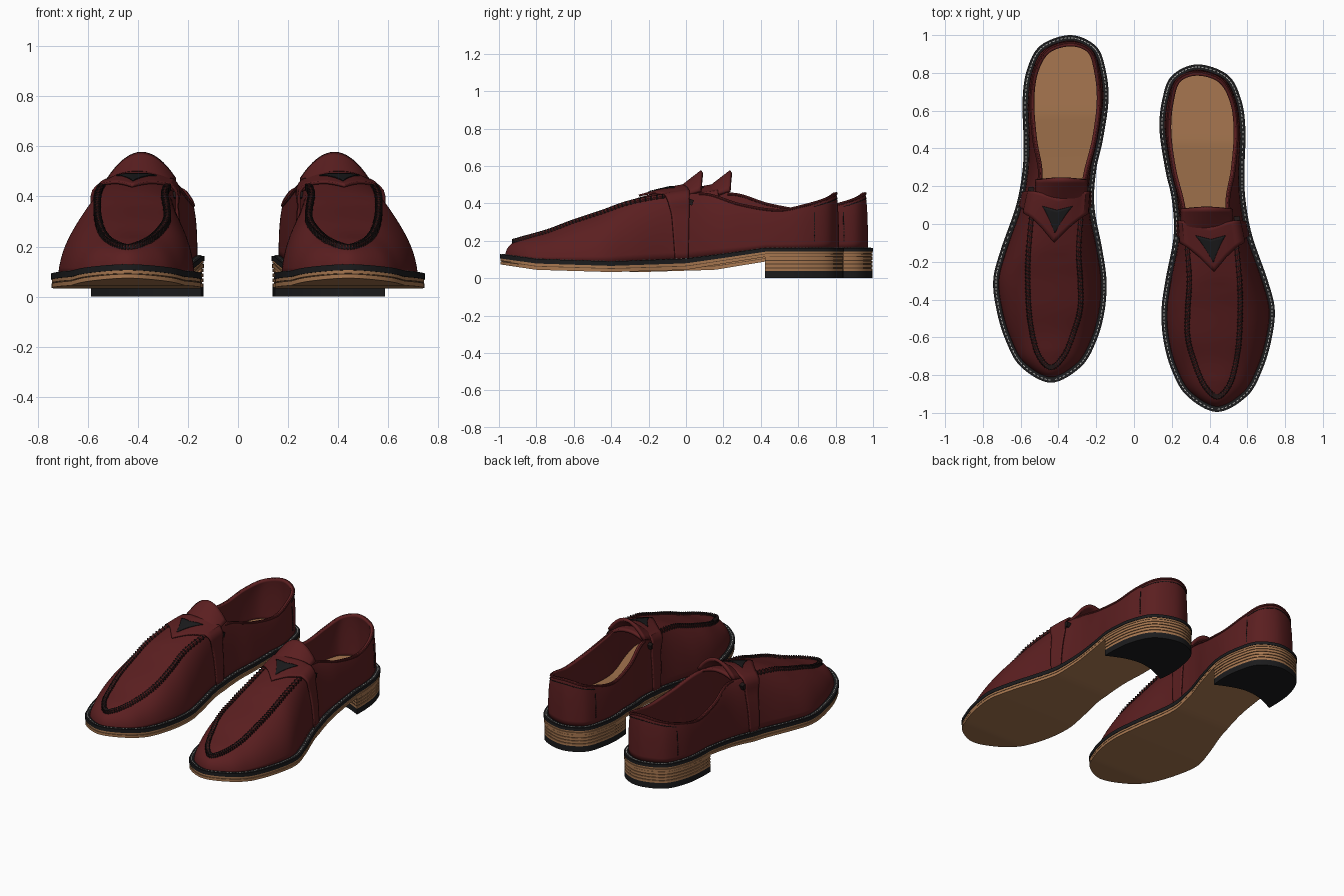
import bpy, bmesh, math
from mathutils import Vector, Matrix

if "Cube" in bpy.data.objects:
    bpy.data.objects.remove(bpy.data.objects["Cube"], do_unlink=True)


def material(name, rgb):
    m = bpy.data.materials.new(name)
    m.use_nodes = True
    m.diffuse_color = (*rgb, 1)
    m.node_tree.nodes["Principled BSDF"].inputs["Base Color"].default_value = (*rgb, 1)
    return m


RED = material("oxblood leather", (0.105, 0.0135, 0.0145))
TAN = material("tan leather", (0.385, 0.183, 0.079))
BROWN = material("dark brown layer", (0.09, 0.045, 0.022))
BLACK = material("black rubber", (0.011, 0.011, 0.012))
THREAD = material("pale thread", (0.40, 0.40, 0.38))
DARK = material("dark thread", (0.014, 0.008, 0.008))

SUB = 8
# Matching control points, from toe round the outer side to heel and back
OUTLINE = [(.44, -.995), (.60, -.91), (.68, -.77), (.728, -.61), (.745, -.45), (.705, -.29),
           (.625, -.06), (.59, .13), (.585, .29), (.59, .5), (.567, .66), (.495, .79),
           (.335, .845), (.20, .785), (.15, .66), (.135, .5), (.165, .29), (.20, .13),
           (.21, -.06), (.168, -.29), (.146, -.45), (.155, -.61), (.198, -.77), (.28, -.91)]
TOPLINE = [(.44, -.915), (.505, -.85), (.54, -.73), (.557, -.60), (.562, -.45), (.558, -.29),
           (.535, -.06), (.50, .11), (.53, .29), (.545, .49), (.525, .65), (.458, .765),
           (.335, .803), (.232, .765), (.193, .65), (.18, .49), (.205, .29), (.25, .11),
           (.275, -.06), (.293, -.29), (.285, -.45), (.285, -.60), (.32, -.73), (.37, -.85)]
TOP_Z = [.195, .215, .25, .30, .35, .405, .445, .455, .40, .37, .40, .437, .46]
WELT_Z = [(-1, .13), (-.8, .103), (-.4, .09), (0, .105), (.2, .13), (.43, .163), (.9, .163)]
SOLE_Z = [(-1, .075), (-.8, .045), (-.4, .033), (0, .045), (.2, .078), (.43, .115), (.9, .115)]


def ramp(table, x):
    for (a, u), (b, v) in zip(table, table[1:]):
        if x <= b:
            return u + (v - u) * max(0, (x - a) / (b - a))
    return table[-1][1]


def spline(ctrl):
    pts, n = [Vector(c) for c in ctrl], len(ctrl)
    out = []
    for i in range(n):
        a, b, c, d = (pts[(i + j) % n] for j in (-1, 0, 1, 2))
        for s in range(SUB):
            t = s / SUB
            out.append(.5 * (2 * b + (c - a) * t + (2 * a - 5 * b + 4 * c - d) * t * t
                             + (3 * b - a - 3 * c + d) * t ** 3))
    return out


EDGE = spline(OUTLINE)
N = len(EDGE)
TOP = spline([(x, y, TOP_Z[min(i, 24 - i)]) for i, (x, y) in enumerate(TOPLINE)])


def inset(d):
    out = []
    for i, p in enumerate(EDGE):
        t = (EDGE[(i + 1) % N] - EDGE[i - 1]).normalized()
        out.append(p - Vector((t.y, -t.x)) * d)
    return out


BASE = [Vector((p.x, p.y, ramp(WELT_Z, p.y) - .004)) for p in inset(.028)]


def at(loop, k):
    i = math.floor(k)
    return loop[i % N].lerp(loop[(i + 1) % N], k - i)


def wall(k, v):
    a, b = at(BASE, k), at(TOP, k)
    c = a.lerp(b, ramp([(.1, .12), (.7, -.2)], a.y))
    c.z = a.z + (b.z - a.z) * .7
    return a * (1 - v) ** 2 + c * 2 * v * (1 - v) + b * v * v


def surface(k, s, lift=0):
    """Point across the upper: s runs from 1 (outer welt) over the top to -1."""
    if abs(s) >= .5:
        p = wall(k if s > 0 else N - k, (1 - abs(s)) * 2)
    else:
        p = at(TOP, N - k).lerp(at(TOP, k), s + .5)
        dome = (.01 + .026 * min(1, max(0, (k - 38) / 11))) * min(1, k / 10)
        p.z += dome * (1 - 4 * s * s)
    a = s * math.pi / 2
    return p + Vector((math.sin(a), 0, math.cos(a))) * lift


parts = []


def finish(bm, name, mat, thick=0, offset=-1):
    for f in bm.faces:
        f.smooth = True
    for e in bm.edges:
        e.smooth = e.calc_face_angle(0) < .65
    me = bpy.data.meshes.new(name)
    bm.to_mesh(me)
    bm.free()
    me.materials.append(mat)
    ob = bpy.data.objects.new("left_" + name, me)
    bpy.context.collection.objects.link(ob)
    if thick:
        mod = ob.modifiers.new("Thickness", "SOLIDIFY")
        mod.thickness, mod.offset = thick, offset
    parts.append(ob)


def grids(name, mat, items, **kw):
    bm = bmesh.new()
    for rows, closed in items:
        vs = [[bm.verts.new(p) for p in r] for r in rows]
        n = len(vs[0])
        for a, b in zip(vs, vs[1:]):
            for i in range(n if closed else n - 1):
                j = (i + 1) % n
                bm.faces.new((a[i], a[j], b[j], b[i]))
    bmesh.ops.remove_doubles(bm, verts=bm.verts, dist=.0002)
    finish(bm, name, mat, **kw)


def layer(name, mat, d, low, high):
    """Curved sole layer between two height functions of y."""
    lo, hi = ([Vector((p.x, p.y, f(p.y))) for p in inset(d)] for f in (low, high))
    h = N // 2 + 1
    halves = lambda l: [[l[k] for k in range(h)], [l[-k % N] for k in range(h)]]
    grids(name, mat, [([lo, hi], True), (halves(hi), False), (halves(lo)[::-1], False)])


def slab(name, mat, d, z0, z1):
    """Flat heel layer with a hollowed front edge."""
    loop = [p for p in inset(d) if p.y > .42]
    a, b = loop[-1], loop[0]
    for i in range(1, 12):
        p = a.lerp(b, i / 12)
        loop.append(p + Vector((0, .07 * math.sin(math.pi * i / 12))))
    bm = bmesh.new()
    f = bm.faces.new([bm.verts.new((p.x, p.y, z0)) for p in loop])
    ext = bmesh.ops.extrude_face_region(bm, geom=[f], use_keep_orig=True)
    bmesh.ops.translate(bm, vec=(0, 0, z1 - z0), verts=[v for v in ext["geom"] if isinstance(v, bmesh.types.BMVert)])
    bmesh.ops.recalc_face_normals(bm, faces=bm.faces)
    finish(bm, name, mat)


def dashes(name, mat, path, size, turn=0):
    bm = bmesh.new()
    for a, b in zip(path, path[1:]):
        rot = (b - a).to_track_quat("X", "Z").to_matrix().to_4x4()
        bmesh.ops.create_cube(bm, size=1, matrix=Matrix.Translation((a + b) / 2) @ rot
                              @ Matrix.Rotation(turn, 4, "Z") @ Matrix.Diagonal((*size, 1)))
    finish(bm, name, mat)


def tube(name, mat, path, r):
    rows = []
    for i, p in enumerate(path):
        t = (path[min(i + 1, len(path) - 1)] - path[max(i - 1, 0)]).normalized()
        u = t.cross(Vector((0, 0, 1))).normalized()
        w = u.cross(t)
        rows.append([p + (u * math.cos(a) + w * math.sin(a)) * r
                     for a in (-math.tau * j / 8 for j in range(8))])
    grids(name, mat, [(rows, True)])


# Sole, welt and insole
def mix(f):
    return lambda y: ramp(SOLE_Z, y) * (1 - f) + ramp(WELT_Z, y) * f


layer("outsole", TAN, .002, mix(0), mix(.3))
layer("sole_groove", BROWN, .008, mix(.29), mix(.37))
layer("midsole", TAN, .003, mix(.36), mix(.6))
layer("welt", BLACK, 0, mix(.58), mix(1))
layer("insole", TAN, .036, mix(.9), lambda y: ramp(WELT_Z, y) + .012)
dashes("welt_stitches", THREAD, [Vector((p.x, p.y, ramp(WELT_Z, p.y))) for p in inset(.014)],
       (.012, .005, .005))

# Stacked heel
slab("heel_tip", BLACK, .004, 0, .038)
for n in range(4):
    z = .038 + n * .02
    slab(f"heel_lift_{n + 1}", TAN, .004, z, z + .015)
    slab(f"heel_groove_{n + 1}", BROWN, .009, z + .014, z + .021)

# Upper: wall around the foot plus the top panel
walls = [[wall(k, v / 12) for k in range(N)] for v in range(13)]
panel = [[surface(k, .5 - t / 12) for k in range(55)] for t in range(13)]
grids("upper", RED, [(walls, True), (panel, False)], thick=.018)
tube("collar_binding", RED, [TOP[k] - Vector((0, 0, .007)) for k in range(54, 139)], .008)

# Raised toe seam with cross stitches
seam = [at(TOP, k) + Vector((0, 0, .003)) for k in range(-46, 47)]
tube("toe_seam", RED, seam, .012)
dashes("toe_seam_stitches", DARK, seam, (.008, .029, .024), .45)

# Tongue flaring up behind the strap
tongue = []
for i in range(17):
    t = 1 - i / 8
    tongue.append([Vector((.385 + .138 * t, -.06 + .14 * r / 8,
                           .47 + .108 * r / 8 - (.035 + .07 * r / 8) * t * t)) for r in range(9)])
grids("tongue", RED, [(tongue, False)], thick=.02)

# Saddle strap, pointed at the front
FRONT = [(0, 41.5), (.25, 44), (.5, 46), (.7, 47.5), (1, 48.3)]
BACK = [(0, 50), (.5, 51.5), (1, 51)]
strap = []
for i in range(57):
    s = 1 - i / 28
    f, b = ramp(FRONT, abs(s)), ramp(BACK, abs(s))
    lift = .004 + .016 * math.exp(-((abs(s) - .58) / .07) ** 2)
    strap.append([surface(f + (b - f) * r / 8, s, lift) for r in range(9)])
grids("strap", RED, [(strap, False)], thick=.011, offset=1)

# Dark inlay on the strap, notched at the back, and side slots
inlay = []
for t in range(11):
    w = 1 - t / 5
    inlay.append([surface(48 - r * .6 - .8 * (1 - abs(w)) * (1 - r / 8),
                          w * .28 * (1 - r / 8.5) ** 1.2, .016) for r in range(8, -1, -1)])
grids("strap_inlay", BLACK, [(inlay, False)], thick=.004, offset=1)
for side in (1, -1):
    word = "outer" if side > 0 else "inner"
    dashes(word + "_slot", DARK, [surface(51, side * .6, .01), surface(52.2, side * .62, .01)],
           (.03, .03, .03))
    # Heel counter stitching
    k = 82 if side > 0 else N - 82
    dashes(word + "_counter_stitches", DARK, [wall(k, v / 20) for v in range(2, 15)],
           (.011, .005, .005))
dashes("collar_stitches", DARK, [wall(k, .84) for k in range(82, 111)], (.015, .005, .005))

# Second shoe, mirrored and set further back
for ob in list(parts):
    twin = ob.copy()
    twin.data = ob.data.copy()
    twin.name = ob.name.replace("left_", "right_")
    twin.data.transform(Matrix.Translation((0, .155, 0)) @ Matrix.Diagonal((-1, 1, 1, 1)))
    twin.data.flip_normals()
    bpy.context.collection.objects.link(twin)
